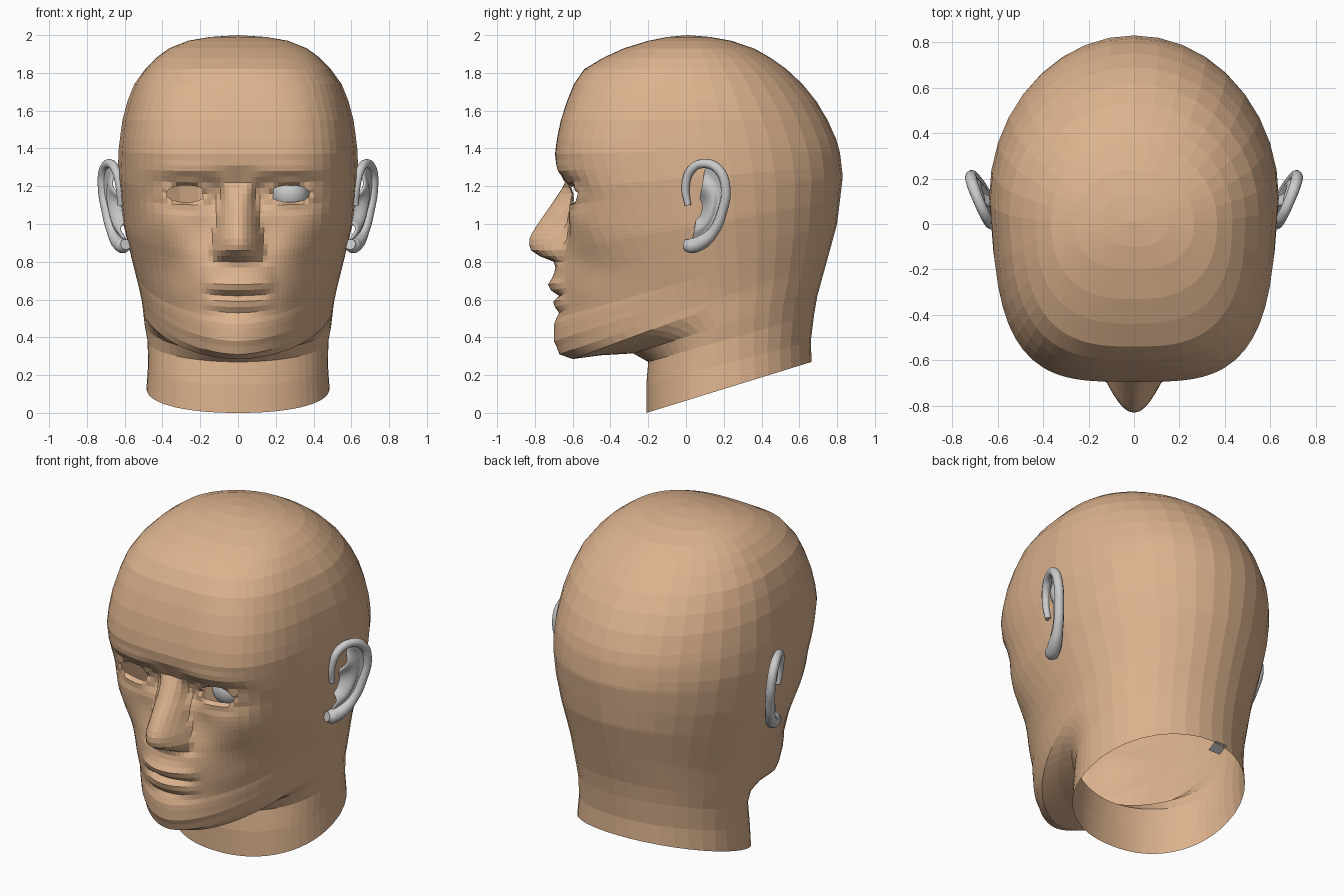
import bpy, bmesh
from math import sin, cos, asin, pi, exp, hypot, sqrt

if "Cube" in bpy.data.objects:
    bpy.data.objects.remove(bpy.data.objects["Cube"])


def key(t, pts):
    """Piecewise linear curve through (t, value) points."""
    if t <= pts[0][0]:
        return pts[0][1]
    for (a, va), (b, vb) in zip(pts, pts[1:]):
        if t <= b:
            return va + (vb - va) * (t - a) / (b - a)
    return pts[-1][1]


def make_object(name, bm, mat=None):
    me = bpy.data.meshes.new(name)
    bm.to_mesh(me)
    bm.free()
    ob = bpy.data.objects.new(name, me)
    bpy.context.collection.objects.link(ob)
    if mat:
        me.materials.append(mat)
    return ob


skin = bpy.data.materials.new("skin")
skin.diffuse_color = (0.72, 0.45, 0.27, 1)
skin.use_nodes = True
skin.node_tree.nodes["Principled BSDF"].inputs["Base Color"].default_value = skin.diffuse_color

# Outline curves of the head, all by height
FRONT = [(.31, -.665), (.38, -.70), (.46, -.70), (.54, -.685), (.70, -.68), (.80, -.665),
         (.90, -.655), (1.0, -.65), (1.1, -.655), (1.2, -.67), (1.3, -.685), (1.38, -.695),
         (1.5, -.675), (1.6, -.65), (1.8, -.57), (1.87, -.46), (1.93, -.33), (1.97, -.2), (1.99, -.1)]
BACK = [(.27, .665), (.4, .66), (.6, .69), (.8, .745), (1.0, .80), (1.25, .83), (1.38, .815),
        (1.5, .78), (1.7, .66), (1.85, .50), (1.93, .36), (1.97, .24), (1.99, .13)]
WIDTH = [(0, .48), (.13, .485), (.35, .47), (.55, .51), (.8, .565), (1.0, .61), (1.25, .637),
         (1.4, .632), (1.6, .605), (1.75, .545), (1.86, .46), (1.93, .365), (1.97, .265), (1.99, .15)]
SQUARE = [(0, 2.2), (.25, 2.1), (.3, 1.8), (.5, 1.85), (.7, 2.2), (.9, 2.7), (1.15, 3.3),
          (1.4, 3.6), (1.7, 3.3), (2, 2.3)]
TILT = [(.29, .51), (.6, .38), (1.16, .13), (1.45, 0)]
MIDDLE = [(.0, .22), (.6, .18), (1.2, .12), (1.8, .03), (2, .01)]
TAPER = [(.25, 0), (.4, .05), (.8, .08), (1.7, .08), (1.9, 0)]

# Facial features: nose ridge and half width, lips, soft bumps (x, z, rx, rz, dy)
NOSE = [(.79, -.675), (.80, -.70), (.83, -.775), (.86, -.82), (.89, -.83), (.93, -.828),
        (1.0, -.785), (1.1, -.715), (1.22, -.635), (1.30, -.68)]
NOSE_W = [(.79, .12), (.85, .145), (.92, .135), (1.0, .115), (1.1, .10), (1.22, .09), (1.3, .14)]
LIPS = [(.48, 0), (.53, .015), (.575, -.022), (.60, -.018), (.622, .012), (.65, -.035),
        (.685, -.052), (.72, -.025), (.80, -.02)]
BUMPS = [(.27, 1.17, .16, .075, .075), (.11, 1.15, .07, .09, .045), (.28, 1.285, .17, .035, -.012),
         (.42, 1.0, .10, .08, -.012), (.38, .76, .13, .12, .03), (.17, .98, .09, .12, .025)]
EYE = (.275, 1.16, .108, .045)


def eye_radius(x, z):
    return hypot((abs(x) - EYE[0]) / EYE[2], (z - EYE[1]) / EYE[3])


def sculpt(x, y, z):
    """Push a point of the face into the features."""
    for bx, bz, rx, rz, dy in BUMPS:
        y += dy * exp(-((x - bx) / rx) ** 2 - ((z - bz) / rz) ** 2)
    if .48 < z < .8:
        y += key(z, LIPS) * max(0, 1 - (x / .2) ** 2)
    if .785 < z < 1.3:
        f = max(0, 1 - (x / key(z, NOSE_W)) ** 1.9)
        y += (key(z, NOSE) - y) * f
    y -= .02 * exp(-((eye_radius(x, z) - 1.15) / .35) ** 2)
    dx, dz = (x - EYE[0]) / EYE[2], z - EYE[1]
    if abs(dx) < 1 and .014 < abs(dz) < .048:      # snap onto the eyelid edge
        z = EYE[1] + (1 if dz > 0 else -1) * EYE[3] * sqrt(1 - dx * dx)
    return x, y, z


def half_ring(zf, yf, zb, face):
    """Half a tilted cross section, from the front centre to the back centre."""
    zm = (zf + zb) / 2
    yb, w, n, yc = key(zb, BACK), key(zm, WIDTH), key(zf, SQUARE), key(zm, MIDDLE)
    flat = []
    for i in range(18):
        s = i * .04
        flat.append((w * s, yc + (yf - yc) * (1 - s ** n) ** (1 / n)))
    a0 = asin(.68 ** (n / 2))
    for i in range(1, 9):
        a = a0 + (pi / 2 - a0) * i / 8
        flat.append((w * sin(a) ** (2 / n), yc + (yf - yc) * max(0, cos(a)) ** (2 / n)))
    front_count = len(flat)
    for i in range(1, 10):
        a = pi / 2 * i / 9
        flat.append((w * max(0, cos(a)), yc + (yb - yc) * sin(a)))
    flat[-1] = (0, yb)
    out = []
    for i, (x, y) in enumerate(flat):
        x *= 1 - key(zf, TAPER) * max(0, (yc - y) / (yc - yf))
        p = (x, y, zf + (zb - zf) * (y - yf) / (yb - yf))
        out.append(sculpt(*p) if face and i < front_count else p)
    return out


# Head: neck and under-chin rings, dense face rings, coarser skull rings
rows = [(0, -.21, .27), (.15, -.21, .38), (.27, -.2, .52), (.315, -.28, .62),
        (.305, -.45, .7), (.285, -.6, .78), (.31, -.67, .81)]
levels = [.35 + .03 * i for i in range(35)] + [1.45, 1.55, 1.65, 1.74, 1.82, 1.88, 1.93, 1.97, 1.99]
rings = [half_ring(*r, False) for r in rows]
rings += [half_ring(z, key(z, FRONT), z + key(z, TILT), z < 1.5) for z in levels]

bm = bmesh.new()
loops = []
for ring in rings:
    full = ring + [(-x, y, z) for x, y, z in ring[-2:0:-1]]
    loops.append([bm.verts.new(p) for p in full])
count = len(loops[0])
for lo, hi in zip(loops, loops[1:]):
    for i in range(count):
        j = (i + 1) % count
        bm.faces.new((lo[i], lo[j], hi[j], hi[i]))
pole = bm.verts.new((0, .01, 2))
for i in range(count):
    bm.faces.new((loops[-1][i], loops[-1][(i + 1) % count], pole))
# Open eye slits
slits = [f for f in bm.faces if f.calc_center_median().y < -.3
         and all(eye_radius(v.co.x, v.co.z) < 1.02 for v in f.verts)]
bmesh.ops.delete(bm, geom=slits, context='FACES')
make_object("head", bm, skin)

# Single eyeball
bm = bmesh.new()
bmesh.ops.create_uvsphere(bm, u_segments=24, v_segments=16, radius=.1)
for f in bm.faces:
    f.smooth = True
make_object("eyeball", bm).location = (.275, -.467, 1.16)

# Small loose patch at the nape
bm = bmesh.new()
bm.faces.new([bm.verts.new(p) for p in ((-.10, .61, .245), (-.02, .61, .245),
                                        (-.02, .67, .275), (-.10, .67, .275))])
make_object("nape_patch", bm)

# Ears: outer rim path as (y, z, thickness), from the front tip round to the lobe
RIM = [(.01, 1.10, .7), (-.002, 1.20, .9), (.03, 1.29, 1), (.10, 1.32, 1), (.175, 1.285, 1.1),
       (.21, 1.19, 1.1), (.193, 1.07, 1.1), (.145, .96, 1.2), (.085, .905, 1.6), (.025, .885, 1.7),
       (-.005, .892, 1.2)]


def ear_x(y, z):
    return .585 + .42 * (y + .02) + .1 * (z - .85)


for side, label in ((1, "right"), (-1, "left")):
    cu = bpy.data.curves.new("ear_rim_" + label, 'CURVE')
    cu.dimensions = '3D'
    cu.bevel_depth = .024
    cu.bevel_resolution = 3
    cu.resolution_u = 6
    cu.use_fill_caps = True
    sp = cu.splines.new('BEZIER')
    sp.bezier_points.add(len(RIM) - 1)
    for bp, (y, z, r) in zip(sp.bezier_points, RIM):
        bp.co = (side * ear_x(y, z), y, z)
        bp.radius = r
        bp.handle_left_type = bp.handle_right_type = 'AUTO'
    bpy.context.collection.objects.link(bpy.data.objects.new(cu.name, cu))

    # Ear shell: groove, inner fold and bowl inside the rim
    bm = bmesh.new()
    strips = []
    for t, depth in ((0, 0), (.2, -.025), (.4, .008), (.58, -.005), (.72, -.05), (.92, -.06)):
        strip = []
        for y, z, _ in RIM[3:-1]:
            py, pz = y + (.065 - y) * t, z + (1.07 - z) * t
            strip.append(bm.verts.new((side * (ear_x(py, pz) + depth), py, pz)))
        strips.append(strip)
    for a, b in zip(strips, strips[1:]):
        for i in range(len(a) - 1):
            bm.faces.new((a[i], a[i + 1], b[i + 1], b[i])).smooth = True
    bmesh.ops.recalc_face_normals(bm, faces=bm.faces)
    shell = make_object("ear_shell_" + label, bm)
    thick = shell.modifiers.new("thickness", 'SOLIDIFY')
    thick.thickness = .025
    thick.offset = 0
    smooth = shell.modifiers.new("smooth", 'SUBSURF')
    smooth.levels = smooth.render_levels = 2
